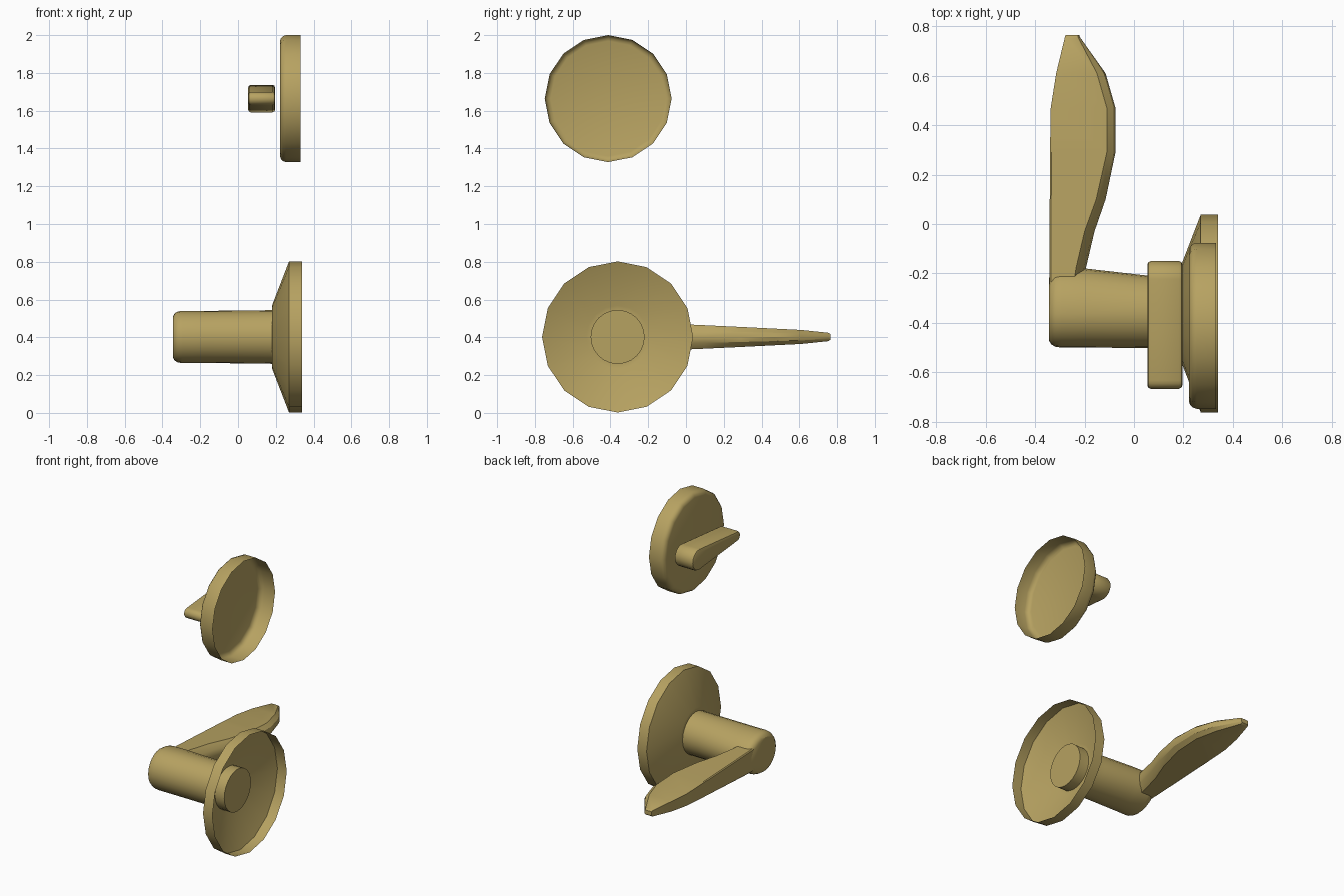
import bpy, bmesh, math

if "Cube" in bpy.data.objects:
    bpy.data.objects.remove(bpy.data.objects["Cube"])

brass = bpy.data.materials.new("brass")
brass.diffuse_color = (0.47, 0.36, 0.12, 1)
brass.use_nodes = True
brass.node_tree.nodes["Principled BSDF"].inputs["Base Color"].default_value = brass.diffuse_color


def finish(name, bm):
    bmesh.ops.recalc_face_normals(bm, faces=bm.faces[:])
    me = bpy.data.meshes.new(name)
    bm.to_mesh(me)
    bm.free()
    me.materials.append(brass)
    ob = bpy.data.objects.new(name, me)
    bpy.context.collection.objects.link(ob)
    bpy.ops.object.select_all(action='DESELECT')
    ob.select_set(True)
    bpy.context.view_layer.objects.active = ob
    bpy.ops.object.shade_smooth_by_angle(angle=math.radians(30))
    return ob


def loft(name, loops, cap_start=False, cap_end=False):
    """Skin a row of closed loops that have equal point counts."""
    bm = bmesh.new()
    rings = [[bm.verts.new(p) for p in loop] for loop in loops]
    n = len(rings[0])
    for a, b in zip(rings, rings[1:]):
        for i in range(n):
            j = (i + 1) % n
            bm.faces.new((a[i], a[j], b[j], b[i]))
    if cap_start:
        bm.faces.new(rings[0])
    if cap_end:
        bm.faces.new(rings[-1])
    return finish(name, bm)


def ring(x, r, cy, cz, sides, stretch=1.0):
    """Circle across the x axis; the +y half can be stretched."""
    pts = []
    for i in range(sides):
        a = 2 * math.pi * i / sides
        dy = r * math.sin(a)
        pts.append((x, cy + dy * (stretch if dy > 0 else 1), cz + r * math.cos(a)))
    return pts


# Lower rose: hollow cone with a straight rim, open at the back
CY, CZ = -0.362, 0.402
rose = [(0.18, 0.14), (0.18, 0.167), (0.27, 0.4), (0.34, 0.4)]
loft("lever_rose", [ring(x, r, CY, CZ, 16) for x, r in rose])

# Shaft: rounded outer end, swelling towards the lever
shaft = [(-0.345, 0.108, 1.3), (-0.335, 0.125, 1.32), (-0.318, 0.135, 1.32),
         (-0.295, 0.138, 1.32), (-0.2, 0.138, 1.32), (0.06, 0.14, 1.09),
         (0.18, 0.142, 1.0), (0.25, 0.143, 1.0)]
loft("lever_shaft", [ring(x, r, CY, CZ, 24, s) for x, r, s in shaft], True, True)

# Lever blade: y, outer edge x, crease x, nose x, half thickness
blade = [(-0.36, -0.34, -0.26, -0.22, 0.082), (-0.18, -0.342, -0.235, -0.195, 0.075),
         (-0.03, -0.342, -0.2, -0.16, 0.068), (0.1, -0.341, -0.153, -0.115, 0.062),
         (0.29, -0.34, -0.11, -0.075, 0.053), (0.47, -0.337, -0.11, -0.075, 0.044),
         (0.61, -0.315, -0.15, -0.115, 0.037), (0.755, -0.28, -0.226, -0.218, 0.022),
         (0.765, -0.277, -0.228, -0.222, 0.014)]
loops = []
for y, xl, xc, xn, h in blade:
    xm = xc + 0.8 * (xn - xc)
    sec = [(xl, -0.92 * h), (xl + 0.006, -h), (xc, -h), (xm, -0.5 * h), (xn, 0),
           (xm, 0.5 * h), (xc, h), (xl + 0.006, h), (xl, 0.92 * h)]
    loops.append([(x, y, CZ + z) for x, z in sec])
loft("lever_blade", loops, True, True)

# Upper rose: shallow cup with rounded edge, open at the back
TY, TZ = -0.412, 1.664
cup = [(0.222, 0.305), (0.227, 0.32), (0.238, 0.331), (0.254, 0.336), (0.332, 0.336)]
loft("turn_rose", [ring(x, r, TY, TZ, 16) for x, r in cup], True)

# Thumb turn: teardrop, round at +y and tapering to -y
def teardrop(x, inset):
    pts = []
    for cy, r, a0 in ((-0.223, 0.073, -90), (-0.633, 0.034, 90)):
        for i in range(9):
            a = math.radians(a0 + 22.5 * i)
            pts.append((x, cy + (r - inset) * math.cos(a), TZ + (r - inset) * math.sin(a)))
    return pts


turn = [(0.054, 0.014), (0.058, 0.005), (0.068, 0), (0.182, 0), (0.192, 0.005), (0.196, 0.014)]
loft("thumb_turn", [teardrop(x, i) for x, i in turn], True, True)
